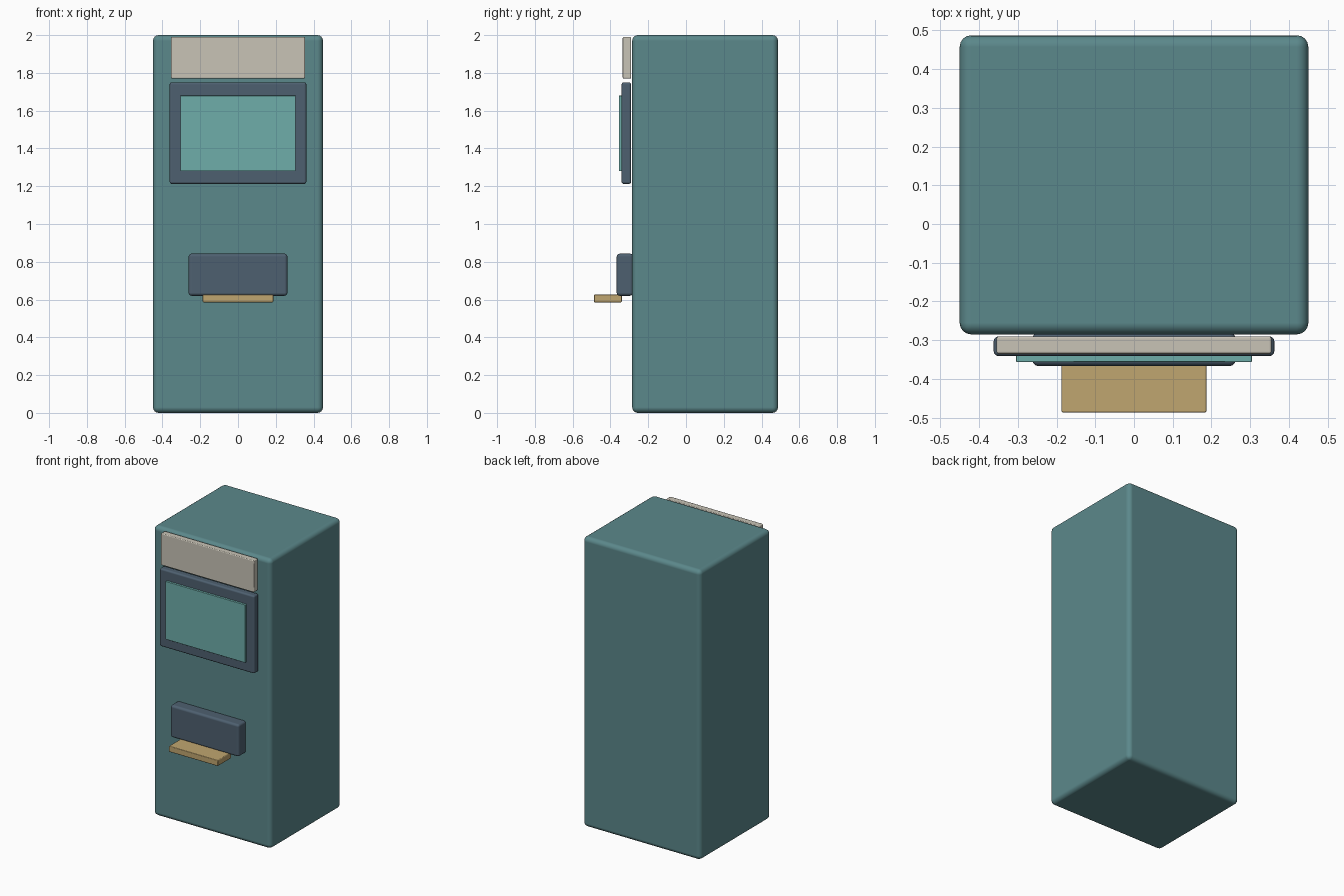
import bpy
import bmesh
from mathutils import Vector

cube = bpy.data.objects.get("Cube")
if cube:
    bpy.data.objects.remove(cube, do_unlink=True)


def material(name, rgb):
    mat = bpy.data.materials.new(name)
    mat.use_nodes = True
    color = (*rgb, 1.0)
    mat.diffuse_color = color
    mat.node_tree.nodes["Principled BSDF"].inputs["Base Color"].default_value = color
    return mat


teal = material("teal paint", (0.105, 0.246, 0.258))
cream = material("cream panel", (0.578, 0.546, 0.468))
slate = material("slate plastic", (0.076, 0.117, 0.162))
aqua = material("aqua glass", (0.156, 0.423, 0.402))
tan = material("tan tray", (0.527, 0.381, 0.162))


def rounded_box(name, half_width, y_range, z_range, bevel, segments, mat):
    """Box centred on x with softly rounded edges."""
    low = Vector((-half_width, y_range[0], z_range[0]))
    high = Vector((half_width, y_range[1], z_range[1]))
    bm = bmesh.new()
    bmesh.ops.create_cube(bm, size=1)
    bmesh.ops.scale(bm, vec=high - low, verts=bm.verts)
    bmesh.ops.translate(bm, vec=(low + high) / 2, verts=bm.verts)
    mesh = bpy.data.meshes.new(name)
    bm.to_mesh(mesh)
    bm.free()
    mesh.materials.append(mat)
    obj = bpy.data.objects.new(name, mesh)
    bpy.context.collection.objects.link(obj)

    mod = obj.modifiers.new("rounded edges", "BEVEL")
    mod.width = bevel
    mod.segments = segments
    mod.harden_normals = True
    bpy.ops.object.select_all(action="DESELECT")
    obj.select_set(True)
    bpy.context.view_layer.objects.active = obj
    bpy.ops.object.shade_smooth_by_angle()
    return obj


# Main cabinet
rounded_box("cabinet", 0.45, (-0.285, 0.487), (0, 2), 0.03, 4, teal)

# Header panel at the top of the front
rounded_box("header_panel", 0.355, (-0.335, -0.29), (1.77, 1.99), 0.006, 2, cream)

# Display: bezel with a thin screen standing proud of it
rounded_box("screen_bezel", 0.362, (-0.341, -0.29), (1.212, 1.75), 0.012, 3, slate)
rounded_box("screen", 0.305, (-0.356, -0.338), (1.28, 1.68), 0.002, 1, aqua)

# Dispenser housing and its protruding tray
rounded_box("dispenser_housing", 0.262, (-0.367, -0.28), (0.62, 0.843), 0.016, 3, slate)
rounded_box("dispenser_tray", 0.187, (-0.487, -0.34), (0.585, 0.626), 0.005, 2, tan)
